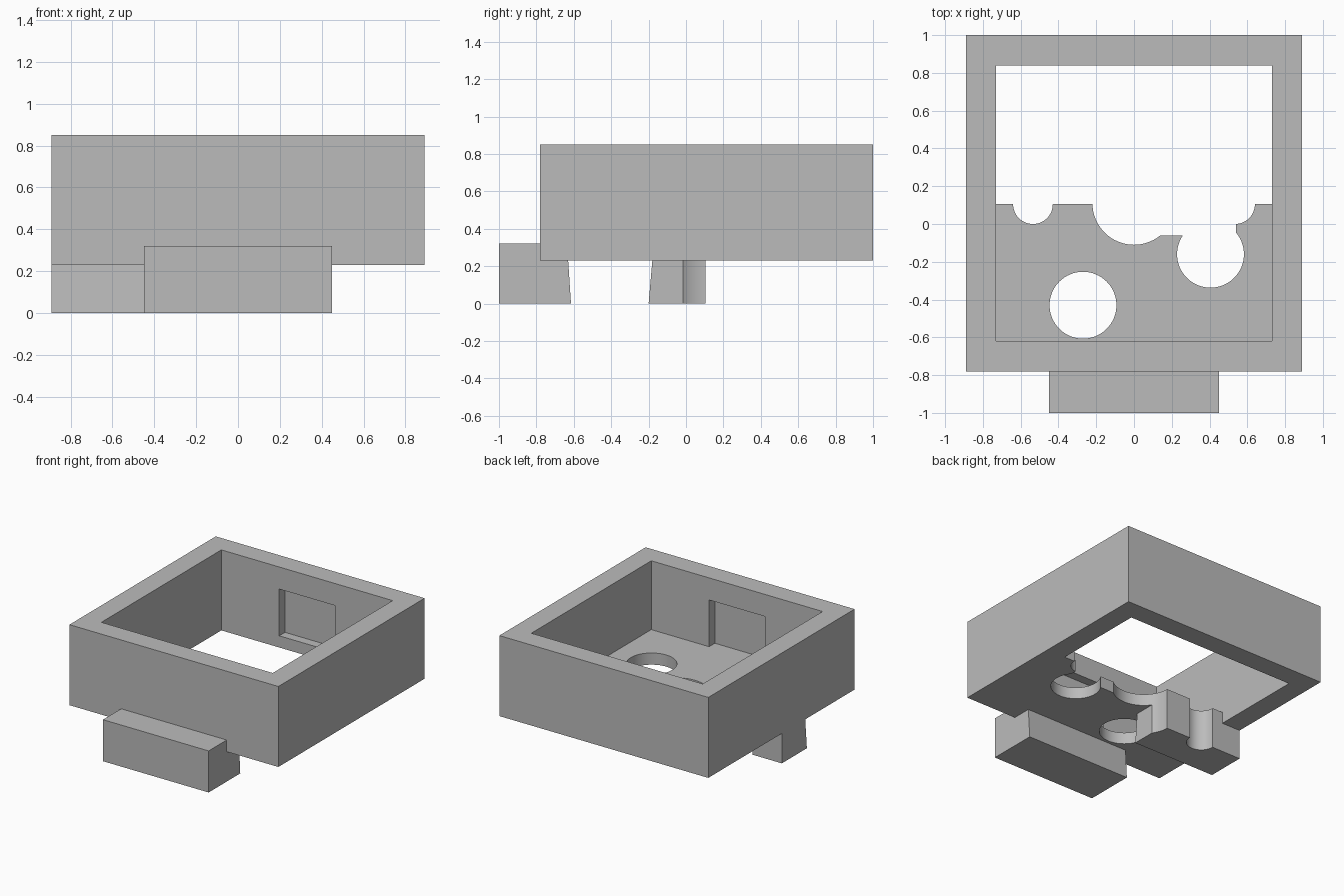
import bpy, bmesh, math

cube = bpy.data.objects.get("Cube")
if cube:
    bpy.data.objects.remove(cube, do_unlink=True)

grey = bpy.data.materials.new("plain grey")
grey.use_nodes = True
colour = (0.5, 0.5, 0.5, 1)
grey.diffuse_color = colour
grey.node_tree.nodes["Principled BSDF"].inputs["Base Color"].default_value = colour


def finish(name, bm):
    bmesh.ops.recalc_face_normals(bm, faces=bm.faces)
    mesh = bpy.data.meshes.new(name)
    bm.to_mesh(mesh)
    bm.free()
    mesh.materials.append(grey)
    obj = bpy.data.objects.new(name, mesh)
    bpy.context.collection.objects.link(obj)
    return obj


def prism(name, x0, x1, profile):
    """Extrude a (y, z) profile along x."""
    bm = bmesh.new()
    face = bm.faces.new([bm.verts.new((x0, y, z)) for y, z in profile])
    ext = bmesh.ops.extrude_face_region(bm, geom=[face])
    moved = [v for v in ext["geom"] if isinstance(v, bmesh.types.BMVert)]
    bmesh.ops.translate(bm, verts=moved, vec=(x1 - x0, 0, 0))
    return finish(name, bm)


def box(name, x0, x1, y0, y1, z0, z1):
    return prism(name, x0, x1, [(y0, z0), (y1, z0), (y1, z1), (y0, z1)])


def drill(name, x, y, r):
    """Upright cylinder through the floor and the parts below it."""
    bm = bmesh.new()
    bmesh.ops.create_cone(bm, cap_ends=True, segments=64, radius1=r, radius2=r, depth=0.6)
    bmesh.ops.translate(bm, verts=bm.verts, vec=(x, y, 0.2))
    return finish(name, bm)


def combine(target, tool, operation):
    """Apply a boolean and remove the tool."""
    mod = target.modifiers.new(tool.name, "BOOLEAN")
    mod.operation, mod.object, mod.solver = operation, tool, "EXACT"
    graph = bpy.context.evaluated_depsgraph_get()
    result = bpy.data.meshes.new_from_object(target.evaluated_get(graph))
    target.modifiers.clear()
    target.data = result
    bpy.data.objects.remove(tool, do_unlink=True)


FLOOR = 0.32
BASE = 0.23
EDGE = 0.105   # rear edge of the floor

# Outer case, front tab and support block under the floor
case = box("case", -0.89, 0.89, -0.78, 1, BASE, 0.85)
tab = prism("front_tab", -0.45, 0.45,
            [(-1, 0), (-0.615, 0), (-0.63, BASE), (-0.63, FLOOR), (-1, FLOOR)])
block = prism("support_block", -0.89, -0.18,
              [(-0.2, 0), (EDGE, 0), (EDGE, 0.28), (-0.18, 0.28), (-0.18, BASE)])
for part in (tab, block):
    combine(case, part, "UNION")

# Cavity, rear opening, floor step and the recesses in front and back walls
cutters = [
    box("cavity", -0.73, 0.73, -0.62, 0.84, FLOOR, 1),
    box("rear_opening", -0.73, 0.73, EDGE, 0.84, 0.1, 0.6),
    box("floor_step", 0, 0.54, -0.06, 0.2, 0.1, 0.5),
    box("back_recess", -0.237, 0.237, 0.8, 0.91, FLOOR, 0.68),
    box("front_recess", -0.237, 0.237, -0.69, -0.58, FLOOR, 0.68),
]

# Round holes and notches
cutters += [drill("notch", side * 0.535, EDGE, 0.105) for side in (-1, 1)]
cutters += [
    drill("middle_notch", 0, 0.11, 0.22),
    drill("left_hole", 0.405, -0.16, 0.177),
    drill("right_hole", -0.27, -0.43, 0.177),
]
for cutter in cutters:
    combine(case, cutter, "DIFFERENCE")

bpy.ops.object.select_all(action="DESELECT")
case.select_set(True)
bpy.context.view_layer.objects.active = case
bpy.ops.object.shade_smooth_by_angle(angle=math.radians(30))
